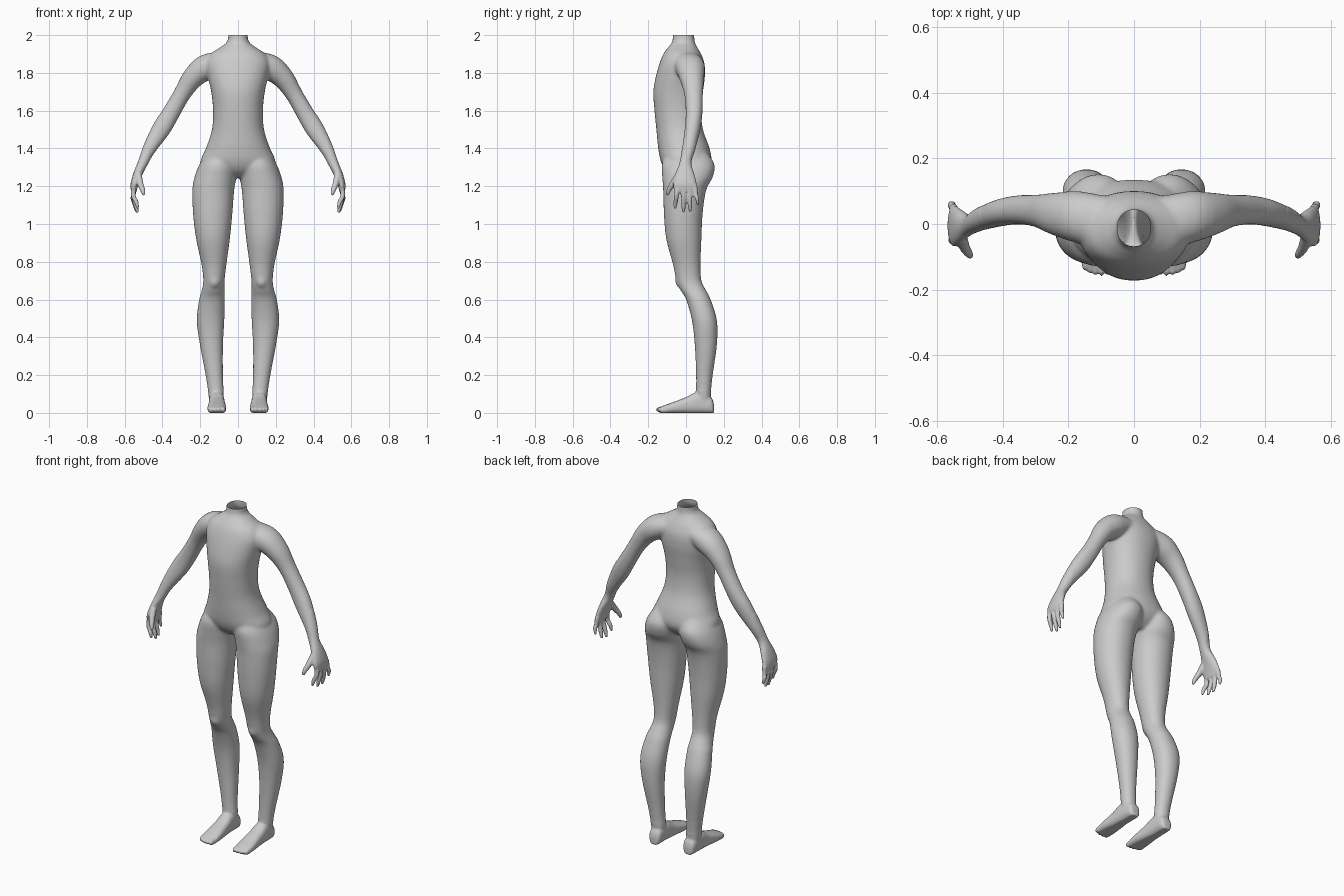
import bpy, bmesh, math
from mathutils import Vector, Matrix

if "Cube" in bpy.data.objects:
    bpy.data.objects.remove(bpy.data.objects["Cube"])

bm = bmesh.new()
X, Y, Z = Vector((1, 0, 0)), Vector((0, 1, 0)), Vector((0, 0, 1))


def refine(rows, n=4):
    """Catmull-Rom interpolation of number rows."""
    out = []
    for i in range(len(rows) - 1):
        p0, p1 = rows[max(i - 1, 0)], rows[i]
        p2, p3 = rows[i + 1], rows[min(i + 2, len(rows) - 1)]
        for k in range(n):
            t = k / n
            out.append([0.5 * (2 * b + (c - a) * t + (2 * a - 5 * b + 4 * c - d) * t * t
                               + (3 * b - a - 3 * c + d) * t ** 3)
                        for a, b, c, d in zip(p0, p1, p2, p3)])
    return out + [list(rows[-1])]


def loft(rows, mode, power=2.0, sides=32):
    """Closed skin through rows of (x, y, z, radius_u, radius_v)."""
    rows = refine(rows)
    rings = []
    for i, (x, y, z, a, b) in enumerate(rows):
        if mode == 'level':
            u, v = X, Y
        elif mode == 'foot':
            u, v = X, Z
        else:
            tangent = Vector(rows[min(i + 1, len(rows) - 1)][:3]) - Vector(rows[max(i - 1, 0)][:3])
            u, v = tangent.cross(Y).normalized(), Y
        ring = []
        for k in range(sides):
            c, s = math.cos(math.tau * k / sides), math.sin(math.tau * k / sides)
            c = math.copysign(abs(c) ** (2 / power), c)
            s = math.copysign(abs(s) ** (2 / power), s)
            ring.append(bm.verts.new(Vector((x, y, z)) + u * a * c + v * b * s))
        rings.append(ring)
    for r0, r1 in zip(rings, rings[1:]):
        for k in range(sides):
            j = (k + 1) % sides
            bm.faces.new((r0[k], r0[j], r1[j], r1[k]))
    bm.faces.new(rings[0])
    bm.faces.new(rings[-1])


def ball(center, scale):
    bmesh.ops.create_uvsphere(bm, u_segments=16, v_segments=10, radius=1,
                              matrix=Matrix.LocRotScale(Vector(center), None, Vector(scale)))


# torso: z, half width, front y, back y
torso = [(2.04, .053, -.068, .045), (1.97, .055, -.072, .045), (1.935, .095, -.095, .06),
         (1.90, .145, -.12, .08), (1.85, .17, -.14, .098), (1.78, .16, -.16, .10),
         (1.70, .142, -.173, .09), (1.60, .132, -.167, .08), (1.50, .138, -.157, .09),
         (1.40, .17, -.147, .125), (1.33, .198, -.133, .135), (1.28, .15, -.105, .11),
         (1.245, .06, -.06, .07)]
loft([(0, (f + b) / 2, z, w, (b - f) / 2) for z, w, f, b in torso], 'level', 2.15, 48)

# leg: z, inner x, outer x, front y, back y
leg = [(1.39, .04, .15, -.09, .10), (1.32, .006, .202, -.127, .15), (1.25, .008, .23, -.126, .143),
       (1.18, .02, .242, -.121, .107), (1.05, .03, .238, -.117, .088), (.92, .043, .222, -.105, .082),
       (.785, .061, .193, -.069, .077), (.70, .071, .184, -.052, .082), (.65, .071, .192, -.03, .106),
       (.60, .069, .206, .0, .131), (.49, .072, .219, .031, .164), (.36, .079, .202, .046, .164),
       (.20, .079, .172, .053, .142), (.10, .075, .157, .053, .132), (.04, .08, .15, .06, .13)]
loft([((i + o) / 2, (f + b) / 2, z, (o - i) / 2, (b - f) / 2) for z, i, o, f, b in leg], 'level', 2.1)
# kneecap
ball((.125, -.03, .70), (.032, .028, .04))

# foot: y, centre x, half width, top z
foot = [(.148, .112, .02, .045), (.13, .112, .036, .085), (.06, .113, .041, .11), (.0, .112, .044, .083),
        (-.06, .112, .049, .06), (-.11, .112, .049, .042), (-.13, .112, .044, .034)]
loft([(x, y, t / 2 - .002, w, t / 2 + .002) for y, x, w, t in foot], 'foot', 2.6)
# toes
for x, y, r in ((.078, -.128, .013), (.099, -.13, .010), (.118, -.128, .010), (.135, -.122, .009), (.151, -.114, .009)):
    ball((x, y, .017), (r, .03, .017))

# arm running into the palm
loft([(.06, .0, 1.865, .05, .08), (.165, .02, 1.832, .068, .08), (.237, .03, 1.775, .058, .066),
      (.295, .04, 1.69, .046, .05), (.352, .043, 1.592, .047, .045), (.405, .035, 1.505, .05, .042),
      (.468, .015, 1.40, .036, .036), (.503, -.003, 1.325, .027, .031), (.53, -.006, 1.265, .024, .05),
      (.548, -.006, 1.21, .021, .063), (.552, -.002, 1.17, .014, .058)], 'path', 2.1)
# fingers: base y, tip x, tip y, tip z
for y0, x1, y1, z1 in ((-.046, .53, -.058, 1.08), (-.013, .532, -.013, 1.06),
                       (.018, .538, .022, 1.065), (.047, .55, .063, 1.10)):
    loft([(.55, y0, 1.20, .014, .014), (.554, (2 * y0 + y1) / 3, 1.15, .013, .013),
          (x1 + .008, (y0 + 3 * y1) / 4, z1 + .035, .012, .012), (x1, y1, z1, .007, .007)], 'path', 2, 12)
# thumb
loft([(.53, -.03, 1.27, .02, .024), (.518, -.068, 1.215, .017, .02),
      (.503, -.092, 1.175, .013, .013), (.498, -.098, 1.15, .007, .007)], 'path', 2, 12)

# fuse the parts into one skin
bmesh.ops.recalc_face_normals(bm, faces=bm.faces[:])
mesh = bpy.data.meshes.new("body")
bm.to_mesh(mesh)
bm.free()
body = bpy.data.objects.new("body", mesh)
bpy.context.collection.objects.link(body)
bpy.context.view_layer.objects.active = body
body.select_set(True)
remesh = body.modifiers.new("fuse", 'REMESH')
remesh.mode = 'VOXEL'
remesh.voxel_size = .0055
bpy.ops.object.modifier_apply(modifier="fuse")

# soften joints, open the neck, flatten the soles, keep one half
bm = bmesh.new()
bm.from_mesh(body.data)
for _ in range(2):
    bmesh.ops.smooth_vert(bm, verts=bm.verts[:], factor=.5, use_axis_x=True, use_axis_y=True, use_axis_z=True)
large = [v for v in bm.verts if v.co.z > .12 and v.co.x < .47]
for _ in range(14):
    bmesh.ops.smooth_vert(bm, verts=large, factor=.5, use_axis_x=True, use_axis_y=True, use_axis_z=True)
for v in bm.verts:
    v.co.z = max(v.co.z, 0)
for co, no in (((0, 0, 2), (0, 0, -1)), ((0, 0, 0), (1, 0, 0))):
    bmesh.ops.bisect_plane(bm, geom=bm.verts[:] + bm.edges[:] + bm.faces[:], dist=1e-5,
                           plane_co=co, plane_no=no, clear_inner=True)
bm.to_mesh(body.data)
bm.free()
mirror = body.modifiers.new("mirror", 'MIRROR')
mirror.merge_threshold = .0005
bpy.ops.object.shade_smooth()
